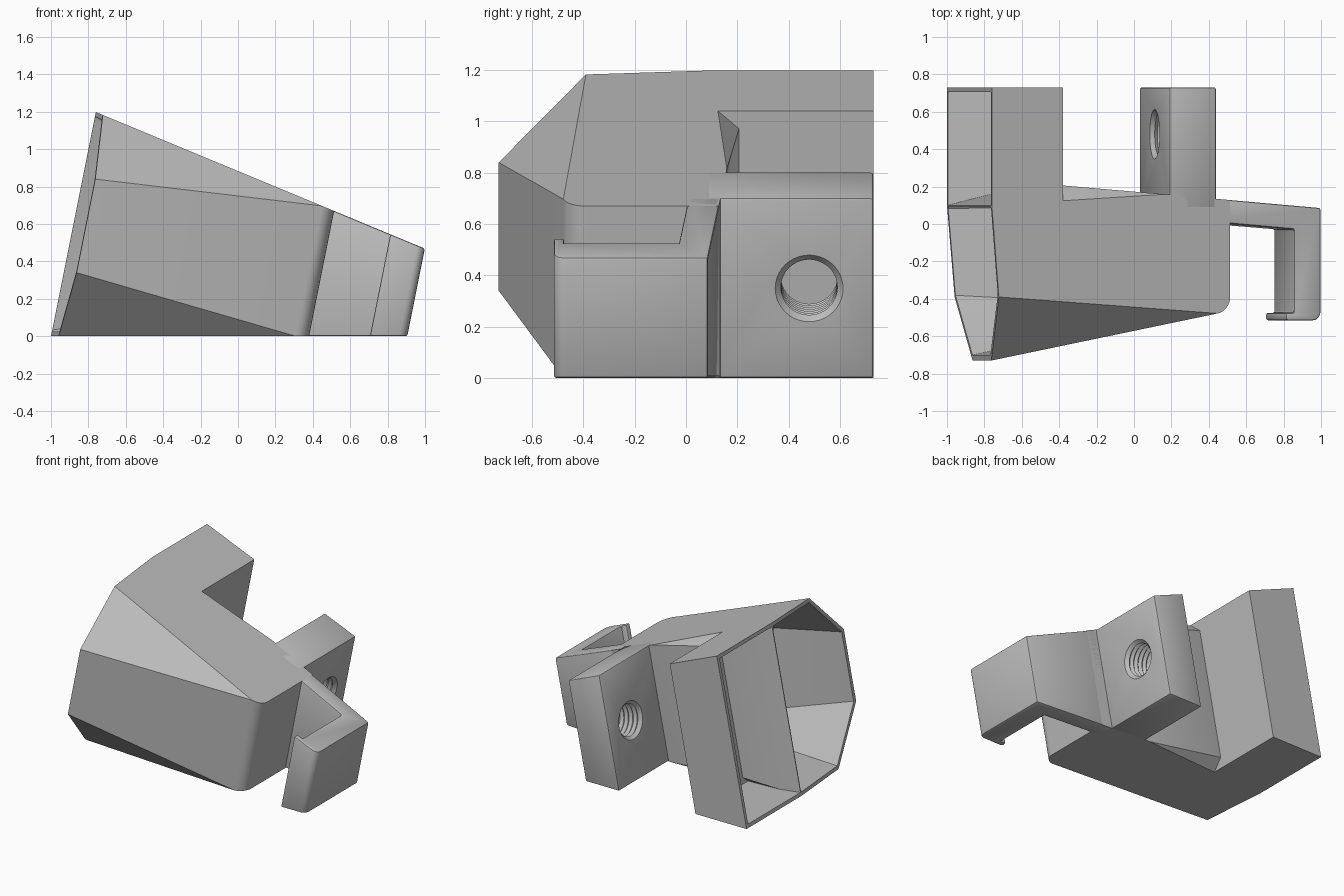
import bpy
import bmesh
from math import cos, sin, pi, radians
from mathutils import Matrix, Vector

if "Cube" in bpy.data.objects:
    bpy.data.objects.remove(bpy.data.objects["Cube"])

LEAN = 0.2      # sideways shift per unit of height
INSET = 0.025   # shell wall thickness

grey = bpy.data.materials.new("plain grey")
grey.use_nodes = True
grey.diffuse_color = (0.5, 0.5, 0.5, 1)
grey.node_tree.nodes["Principled BSDF"].inputs["Base Color"].default_value = (0.5, 0.5, 0.5, 1)


def top(s):
    """Height of the sloping roof above floor position s."""
    return (0.883 - 0.415 * s) / 1.083


def back(s):
    """Line of the slightly turned rear wall."""
    return 0.159 - 0.0817 * s


def lean(s, y, z):
    return Vector((s + LEAN * z, y, z))


def finish(name, bm):
    bmesh.ops.recalc_face_normals(bm, faces=bm.faces)
    mesh = bpy.data.meshes.new(name)
    bm.to_mesh(mesh)
    bm.free()
    mesh.materials.append(grey)
    obj = bpy.data.objects.new(name, mesh)
    bpy.context.collection.objects.link(obj)
    return obj


def prism(name, outline, margin=0.0):
    """Leaning extrusion of a floor outline up to the sloping roof."""
    bm = bmesh.new()
    low = [bm.verts.new(lean(s, y, margin)) for s, y in outline]
    high = [bm.verts.new(lean(s, y, top(s) - margin)) for s, y in outline]
    bm.faces.new(low)
    bm.faces.new(high)
    for i in range(len(low)):
        j = (i + 1) % len(low)
        bm.faces.new((low[i], low[j], high[j], high[i]))
    return finish(name, bm)


def hull(name, points):
    bm = bmesh.new()
    for p in points:
        bm.verts.new(lean(*p))
    result = bmesh.ops.convex_hull(bm, input=bm.verts)
    loose = [v for v in bm.verts if not v.link_faces]
    bmesh.ops.delete(bm, geom=loose, context='VERTS')
    bmesh.ops.dissolve_limit(bm, angle_limit=radians(0.5), verts=bm.verts, edges=bm.edges)
    return finish(name, bm)


def activate(obj):
    bpy.ops.object.select_all(action='DESELECT')
    obj.select_set(True)
    bpy.context.view_layer.objects.active = obj


def soften(obj, width):
    activate(obj)
    mod = obj.modifiers.new("soft edges", 'BEVEL')
    mod.width = width
    mod.segments = 2
    mod.limit_method = 'ANGLE'
    bpy.ops.object.modifier_apply(modifier=mod.name)


def cut(obj, cutter):
    activate(obj)
    mod = obj.modifiers.new("cut", 'BOOLEAN')
    mod.operation = 'DIFFERENCE'
    mod.solver = 'EXACT'
    mod.object = cutter
    bpy.ops.object.modifier_apply(modifier=mod.name)
    bpy.data.objects.remove(cutter)


def arc(cs, cy, r, a0, a1, n):
    return [(cs + r * cos(radians(a0 + (a1 - a0) * i / n)),
             cy + r * sin(radians(a0 + (a1 - a0) * i / n))) for i in range(n + 1)]


def columns(outline, gap):
    """Floor and roof points above each outline position."""
    return [(s, y, z) for s, y in outline for z in (gap, top(s) - gap)]


# Main shell: faceted mouth on one end, rounded rectangle on the other
mouth = columns([(-1, 0.1), (-0.959, -0.39)], 0) + [(-0.931, -0.73, 0.34), (-0.931, -0.73, 0.84)]
far_end = arc(0.29, -0.39, 0.09, 0, -78, 8) + [(0.38, back(0.38)), (0.0, back(0.0))]
rear_chamfer = columns([(-0.588, 0.08)], 0) + columns([(-0.588, back(-0.588))], 0.07)
main_shell = hull("main_shell", mouth + columns(far_end, 0) + rear_chamfer)

# Hollow of the main shell
lip = columns([(-1, 0.082), (-0.959, -0.378)], INSET) + [(-0.931, -0.7, 0.35), (-0.931, -0.7, 0.83)]
lip += [(s - 0.06, y, z) for s, y, z in lip]
inner_end = arc(0.26, -0.36, 0.09, 0, -78, 4) + [(0.35, 0.1)]
inner_rear = columns([(-0.588, 0.17)], 0.09)
cut(main_shell, hull("shell_hollow", lip + columns(inner_end, INSET) + inner_rear))

# Rear channel arm, an open box beside the shell mouth
channel_arm = prism("channel_arm", [(-1, 0.1), (-0.588, 0.1), (-0.588, 0.73), (-1, 0.73)])
cut(channel_arm, prism("channel_hollow",
                       [(-1.1, 0.05), (-0.613, 0.05), (-0.613, 0.705), (-1.1, 0.705)], INSET))

# Rear screw arm
screw_arm = prism("screw_arm", [(0.03, 0.08), (0.30, 0.08), (0.30, 0.73), (0.03, 0.73)])
soften(screw_arm, 0.01)

# Threaded hole with countersunk mouths
profile = [(-0.165, 0.165), (-0.11, 0.11)]
TURNS = 6
for i in range(TURNS):
    t = -0.11 + 0.22 * (i + 0.5) / TURNS
    profile += [(t, 0.126), (t + 0.11 / TURNS, 0.11)]
profile.append((0.165, 0.165))
bm = bmesh.new()
axis = Vector((1, 0, -LEAN)).to_track_quat('Z', 'Y').to_matrix().to_4x4()
place = Matrix.Translation((0.24, 0.48, 0.375)) @ axis
SIDES = 40
rings = [[bm.verts.new(place @ Vector((r * cos(2 * pi * k / SIDES), r * sin(2 * pi * k / SIDES), t)))
          for k in range(SIDES)] for t, r in profile]
bm.faces.new(rings[0])
bm.faces.new(rings[-1])
for a, b in zip(rings, rings[1:]):
    for k in range(SIDES):
        n = (k + 1) % SIDES
        bm.faces.new((a[k], a[n], b[n], b[k]))
cut(screw_arm, finish("thread_cutter", bm))

# Hooked clip on the far end
clip_outline = [(0.3, back(0.3)), (0.905, back(0.905))]
clip_outline += arc(0.86, -0.47, 0.045, 0, -90, 5)
clip_outline += [(0.705, -0.515), (0.705, -0.475), (0.75, -0.475), (0.75, -0.028), (0.3, 0.009)]
hook_clip = prism("hook_clip", clip_outline)
soften(hook_clip, 0.01)

for part in (main_shell, channel_arm, screw_arm, hook_clip):
    activate(part)
    bpy.ops.object.shade_smooth_by_angle(angle=radians(25))
